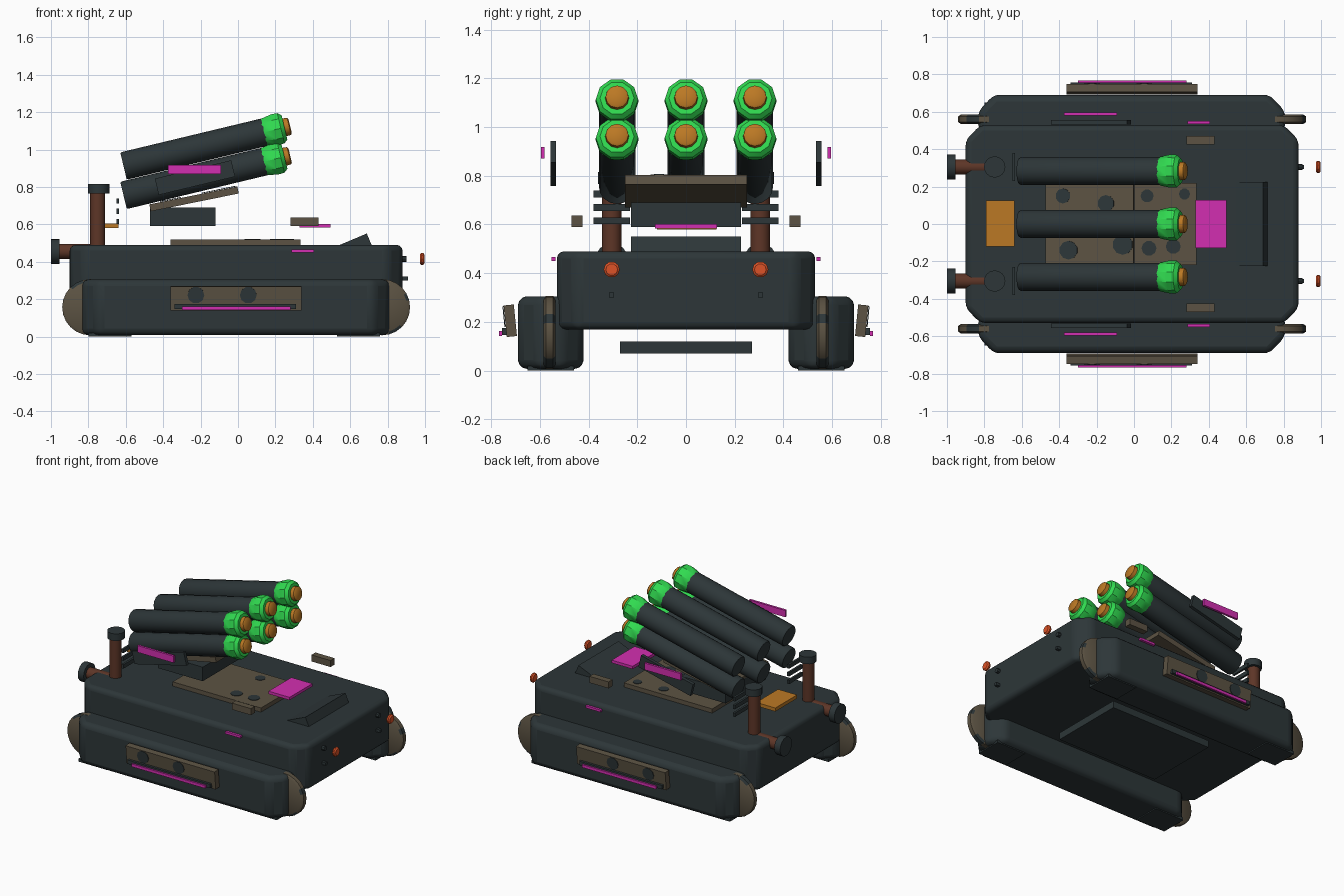
import bpy, bmesh, math
from mathutils import Vector, Matrix

old = bpy.data.objects.get("Cube")
if old:
    bpy.data.objects.remove(old, do_unlink=True)


def material(name, r, g, b):
    m = bpy.data.materials.new(name)
    m.use_nodes = True
    m.diffuse_color = (r, g, b, 1)
    m.node_tree.nodes["Principled BSDF"].inputs["Base Color"].default_value = (r, g, b, 1)
    return m


DARK = material("dark slate", .026, .037, .040)
BROWN = material("camo brown", .107, .086, .056)
RUST = material("rust brown", .11, .036, .02)
GREEN = material("bright green", .03, .70, .08)
MAGENTA = material("magenta", .65, .028, .44)
ORANGE = material("amber", .50, .19, .018)
RED = material("red orange", .72, .085, .02)


def finish(name, bm, mat, loc=(0, 0, 0), rot=(0, 0, 0), smooth=False, bevel=0):
    bmesh.ops.recalc_face_normals(bm, faces=bm.faces)
    me = bpy.data.meshes.new(name)
    bm.to_mesh(me)
    bm.free()
    me.materials.append(mat)
    ob = bpy.data.objects.new(name, me)
    bpy.context.collection.objects.link(ob)
    ob.location, ob.rotation_euler = loc, rot
    if bevel:
        mod = ob.modifiers.new("Soft edges", 'BEVEL')
        mod.width, mod.segments = bevel, 3
    if smooth:
        bpy.ops.object.select_all(action='DESELECT')
        ob.select_set(True)
        bpy.context.view_layer.objects.active = ob
        bpy.ops.object.shade_smooth_by_angle(angle=math.radians(35))
    return ob


def box(name, xs, ys, zs, mat, rot=(0, 0, 0)):
    """Box from its min and max along each axis, turned about its centre."""
    bm = bmesh.new()
    bmesh.ops.create_cube(bm, size=1)
    spans = (xs, ys, zs)
    bmesh.ops.scale(bm, vec=[b - a for a, b in spans], verts=bm.verts)
    return finish(name, bm, mat, [(a + b) / 2 for a, b in spans], rot)


def chamfered(name, xs, ys, zs, cut, mat, bevel):
    """Block with cut corners in plan and softened edges."""
    (x0, x1), (y0, y1) = xs, ys
    c, d = cut
    plan = [(x0 + c, y0), (x1 - c, y0), (x1, y0 + d), (x1, y1 - d),
            (x1 - c, y1), (x0 + c, y1), (x0, y1 - d), (x0, y0 + d)]
    bm = bmesh.new()
    face = bm.faces.new([bm.verts.new((x, y, zs[0])) for x, y in plan])
    up = bmesh.ops.extrude_face_region(bm, geom=[face])["geom"]
    bmesh.ops.translate(bm, vec=(0, 0, zs[1] - zs[0]),
                        verts=[v for v in up if isinstance(v, bmesh.types.BMVert)])
    return finish(name, bm, mat, smooth=True, bevel=bevel)


def turned(name, profile, start, axis, mat, sides=16, smooth=True):
    """Solid of revolution: (distance, radius) pairs along an axis."""
    bm = bmesh.new()
    rings = []
    for h, r in profile:
        rings.append([bm.verts.new((r * math.cos(a), r * math.sin(a), h))
                      for a in (math.tau * i / sides for i in range(sides))])
    for a, b in zip(rings, rings[1:]):
        for i in range(sides):
            j = (i + 1) % sides
            bm.faces.new((a[i], a[j], b[j], b[i]))
    bm.faces.new(rings[0])
    bm.faces.new(rings[-1])
    turn = Vector(axis).to_track_quat('Z', 'Y').to_euler()
    return finish(name, bm, mat, start, turn, smooth)


X, Y, Z = (1, 0, 0), (0, 1, 0), (0, 0, 1)
TILT = math.radians(13.5)

# Hull and belly
chamfered("hull", (-.9, .88), (-.53, .53), (.17, .49), (.08, .08), DARK, .03)
box("belly_plate", (-.4, .4), (-.27, .27), (.07, .12), DARK)

# Deck fittings
box("deck_plate", (-.36, .335), (-.22, .22), (.47, .52), BROWN)
box("deck_wedge", (.535, .715), (-.225, .225), (.42, .52), DARK, (0, -.4, 0))
box("magenta_panel", (.33, .495), (-.128, .128), (.583, .603), MAGENTA)
box("amber_panel", (-.79, -.64), (-.12, .125), (.58, .605), ORANGE)

# Launcher mount
box("mount_block", (-.47, -.12), (-.225, .225), (.59, .69), DARK)
box("mount_plate", (-.475, .005), (-.25, .25), (.717, .755), BROWN, (0, -.2, 0))

# Camouflage blotches on the deck plate and mount plate
for x, y, r in ((.08, -.13, .04), (.21, -.12, .04), (.07, .15, .035), (.27, .16, .03)):
    turned("deck_blotch", [(0, r), (.004, r)], (x, y, .519), Z, DARK, 10)
for x, y, r in ((-.15, .11, .045), (-.06, -.11, .055), (-.35, -.14, .05), (-.38, .15, .04)):
    z = .757 + (x + .235) * math.tan(.2)
    turned("mount_blotch", [(0, r), (.004, r)], (x, y, z), (-.2, 0, 1), DARK, 10)

# Six launch tubes with collars and noses
aim = Vector((math.cos(TILT), 0, math.sin(TILT)))
for y in (-.283, 0, .283):
    for z in (.755, .912):
        base = Vector((-.612, y, z))
        turned("launch_tube", [(0, .07), (.008, .075), (.79, .075)], base, aim, DARK)
        turned("tube_collar", [(.765, .07), (.775, .078), (.83, .089), (.865, .087), (.885, .07)],
               base, aim, GREEN, 10)
        turned("tube_nose", [(.87, .05), (.91, .047), (.916, .038)], base, aim, ORANGE, 12)

for s, side in ((-1, "front"), (1, "back")):
    def ys(a, b):
        return sorted((s * a, s * b))

    # Track housings with ground pads
    chamfered(side + "_track", (-.835, .81), ys(.42, .69), (.008, .305), (.085, .09), DARK, .035)
    for x in (-.685, .645):
        box(side + "_ground_pad", (x - .115, x + .115), ys(.46, .65), (0, .02), DARK)

    # Track wheels, with dark patches on some rim faces
    for x in (-.79, .77):
        wheel = turned(side + "_wheel", [(0, .135), (.01, .15), (.04, .15), (.05, .135)],
                       (x, s * .56 - .025, .157), Y, BROWN, 24)
        wheel.data.materials.append(DARK)
        for p in wheel.data.polygons:
            p.material_index = int(len(p.vertices) == 4 and p.index % 24 in (3, 4, 10, 15, 16))

    # Leaning side armour with blotches and trim
    box(side + "_side_armour", (-.36, .34), ys(.7, .742), (.14, .27), BROWN, (-s * .1, 0, 0))
    for x in (-.225, .055):
        turned(side + "_armour_blotch", [(0, .045), (.004, .045)],
               (x, s * .745, .222), (0, s, -.1), DARK, 10)
    box(side + "_armour_rail", (-.34, .31), ys(.735, .756), (.147, .175), DARK)
    box(side + "_armour_stripe", (-.3, .28), ys(.755, .768), (.142, .162), MAGENTA)

    # Hull side stripe and deck block
    box(side + "_hull_stripe", (.285, .405), ys(.535, .552), (.45, .466), MAGENTA)
    box(side + "_deck_block", (.28, .43), ys(.425, .47), (.59, .636), BROWN)

    # Launcher side shield and its stripe
    box(side + "_shield", (-.44, -.02), ys(.533, .557), (.805, .895), DARK, (0, -TILT, 0))
    box(side + "_shield_stripe", (-.375, -.09), ys(.58, .596), (.87, .918), MAGENTA)

    # Exhaust stack, rear pipe and caps
    y = s * .305
    turned(side + "_exhaust_stack", [(0, .04), (.34, .04)], (-.75, y, .44), Z, RUST)
    turned(side + "_stack_cap", [(0, .057), (.05, .057)], (-.745, y, .766), Z, DARK)
    turned(side + "_rear_pipe", [(0, .04), (.18, .04)], (-.97, y, .456), X, RUST)
    turned(side + "_pipe_cap", [(0, .067), (.046, .067)], (-1, y, .456), X, DARK)

    # Vent slats beside the stack
    for z in (.615, .67, .725):
        box(side + "_vent_slat", (-.65, -.635), ys(.23, .38), (z - .014, z + .014), DARK)

    # Headlamp, its socket and a tow lug
    turned(side + "_lamp", [(0, .026), (.008, .033), (.018, .033), (.026, .024)],
           (.972, y, .415), X, RED, 10)
    turned(side + "_lamp_socket", [(0, .016), (.03, .016)], (.872, y, .415), X, DARK, 8)
    box(side + "_tow_lug", (.87, .91), ys(.295, .315), (.3, .32), DARK)
